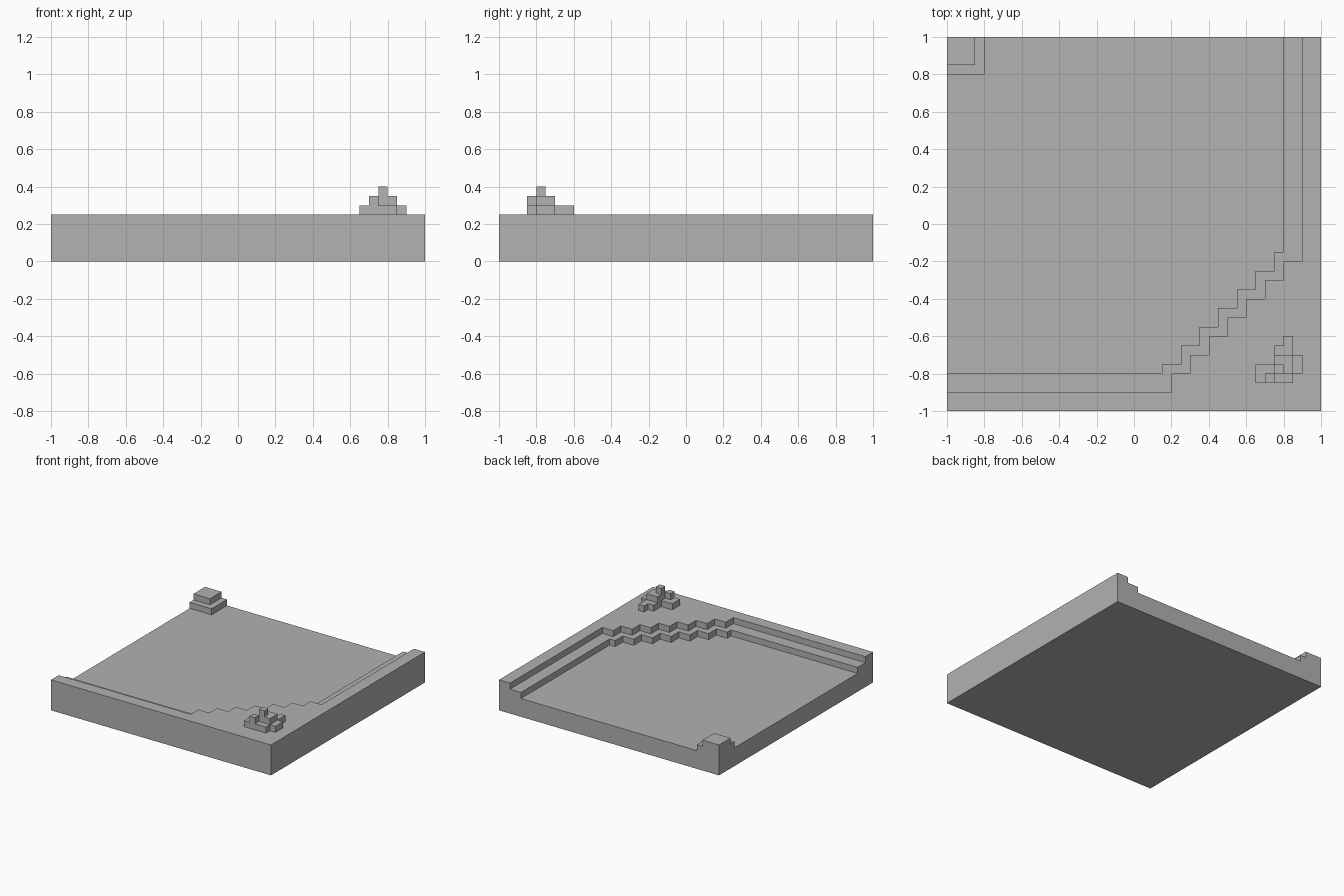
import bpy, bmesh
from mathutils import Vector

CELL = 0.05   # edge of one cubic block
SIZE = 40     # blocks along each side of the plot

cube = bpy.data.objects.get("Cube")
if cube:
    bpy.data.objects.remove(cube, do_unlink=True)

grey = bpy.data.materials.new("stone_grey")
grey.use_nodes = True
colour = (0.445, 0.445, 0.445, 1)
grey.diffuse_color = colour
grey.node_tree.nodes["Principled BSDF"].inputs["Base Color"].default_value = colour


def build_blocks(name, blocks, hidden=()):
    """Skin a set of cubic blocks, leaving out faces that touch other blocks."""
    bm = bmesh.new()
    for block in blocks:
        centre = Vector(block) + Vector((0.5, 0.5, 0.5))
        for axis in range(3):
            for sign in (-1, 1):
                normal = Vector((0, 0, 0))
                normal[axis] = sign
                neighbour = tuple(int(v) for v in Vector(block) + normal)
                if neighbour in blocks or neighbour in hidden:
                    continue
                u = Vector((0, 0, 0))
                u[(axis + 1) % 3] = 0.5
                v = normal.cross(u)
                middle = centre + normal / 2
                corners = (middle - u - v, middle + u - v, middle + u + v, middle - u + v)
                offset = Vector((SIZE / 2, SIZE / 2, 0))
                bm.faces.new([bm.verts.new((c - offset) * CELL) for c in corners])
    # weld the skin and merge flat regions into single faces
    bmesh.ops.remove_doubles(bm, verts=bm.verts[:], dist=CELL / 50)
    bmesh.ops.dissolve_limit(bm, angle_limit=0.01, verts=bm.verts[:], edges=bm.edges[:])
    mesh = bpy.data.meshes.new(name)
    bm.to_mesh(mesh)
    bm.free()
    mesh.materials.append(grey)
    obj = bpy.data.objects.new(name, mesh)
    bpy.context.collection.objects.link(obj)


def ground_height(i, j):
    """Number of stacked blocks at a column of the plot."""
    # upper terrace along the front and left, with a stepped diagonal corner
    upper = j < 2 or i >= SIZE - 2 or i // 2 - j // 2 > 10
    lower = j < 4 or i >= SIZE - 4 or (i - 1) // 2 - (j - 1) // 2 > 9
    # two-step mound in the back corner
    mound_top = i < 3 and j >= SIZE - 3
    mound_base = i < 4 and j >= SIZE - 4
    if upper or mound_top:
        return 5
    return 4 if lower or mound_base else 3


# Terraced ground
ground = {(i, j, k) for i in range(SIZE) for j in range(SIZE)
          for k in range(ground_height(i, j))}
build_blocks("terraced_ground", ground)

# Rock pile: boxes as (start, width, depth) in blocks, one list per layer
layers = [
    [(33, 3, 4, 2), (35, 4, 3, 2), (35, 6, 2, 1), (36, 7, 1, 1)],
    [(35, 4, 2, 2), (34, 3, 1, 1)],
    [(35, 4, 1, 1)],
]
rocks = {(i, j, 5 + level) for level, boxes in enumerate(layers)
         for x, y, w, d in boxes
         for i in range(x, x + w) for j in range(y, y + d)}
build_blocks("rock_pile", rocks, hidden=ground)
